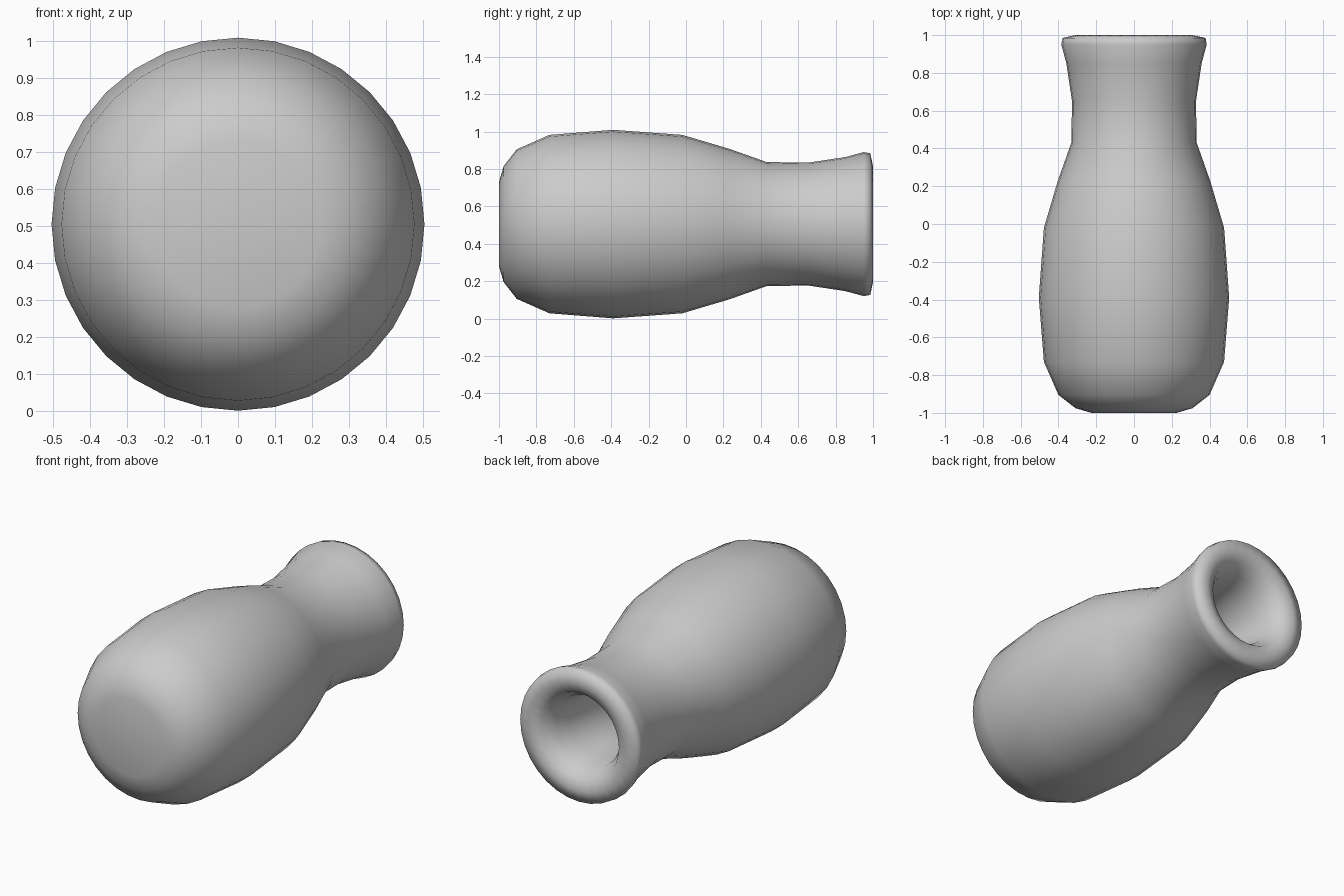
import bpy, bmesh, math

if "Cube" in bpy.data.objects:
    bpy.data.objects.remove(bpy.data.objects["Cube"])

SIDES = 32
AXIS_Z = 0.505

# Profile as (y, radius): flat base, belly, neck, flared lip, then inner wall
profile = [
    (-1.0, 0.225), (-0.975, 0.31), (-0.905, 0.40), (-0.73, 0.477),
    (-0.39, 0.504), (-0.02, 0.477), (0.23, 0.403), (0.43, 0.332),
    (0.65, 0.328), (0.85, 0.358), (0.95, 0.385), (0.985, 0.379),
    (1.0, 0.31), (0.975, 0.25), (0.90, 0.207), (0.80, 0.187), (0.65, 0.178),
    (0.43, 0.185), (0.23, 0.25), (-0.02, 0.325), (-0.39, 0.35),
    (-0.68, 0.325), (-0.79, 0.25), (-0.84, 0.12),
]

# Vase lying on its side, turned around the y axis
bm = bmesh.new()
rings = []
for y, r in profile:
    rings.append([bm.verts.new((r * math.sin(2 * math.pi * i / SIDES), y,
                                AXIS_Z + r * math.cos(2 * math.pi * i / SIDES)))
                  for i in range(SIDES)])
for a, b in zip(rings, rings[1:]):
    for i in range(SIDES):
        j = (i + 1) % SIDES
        bm.faces.new((a[i], a[j], b[j], b[i]))

# Close the outer base and the inner floor
bm.faces.new(rings[0])
bm.faces.new(rings[-1])
bmesh.ops.recalc_face_normals(bm, faces=bm.faces)

for f in bm.faces:
    f.smooth = True
mesh = bpy.data.meshes.new("vase")
bm.to_mesh(mesh)
bm.free()
vase = bpy.data.objects.new("vase", mesh)
bpy.context.collection.objects.link(vase)
